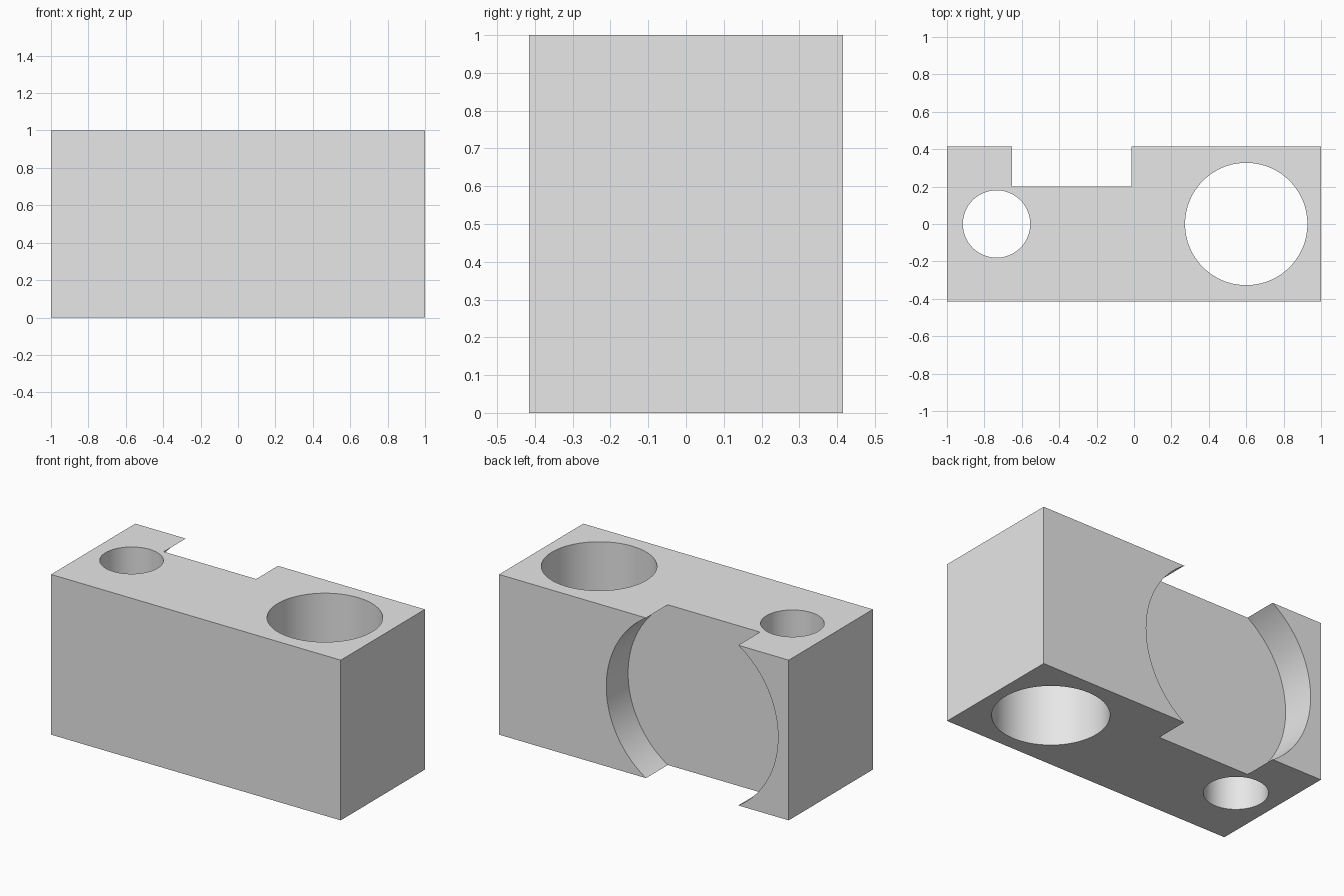
import bpy
import math

start_cube = bpy.data.objects.get("Cube")
if start_cube:
    bpy.data.objects.remove(start_cube, do_unlink=True)

WIDTH, DEPTH, HEIGHT = 2.0, 0.83, 1.0
BACK = DEPTH / 2

# Single plain grey
grey = bpy.data.materials.new("light_grey")
grey.use_nodes = True
colour = (0.8, 0.8, 0.8, 1.0)
grey.diffuse_color = colour
grey.node_tree.nodes["Principled BSDF"].inputs["Base Color"].default_value = colour

# Solid block
bpy.ops.mesh.primitive_cube_add(size=1, location=(0, 0, HEIGHT / 2))
block = bpy.context.object
block.name = "drilled_block"
block.scale = (WIDTH, DEPTH, HEIGHT)
bpy.ops.object.transform_apply(location=True, rotation=False, scale=True)
block.data.materials.append(grey)


def bore(name, radius, length, location, tilt=0.0):
    """Cut a round hole out of the block."""
    bpy.ops.mesh.primitive_cylinder_add(
        vertices=128, radius=radius, depth=length,
        location=location, rotation=(tilt, 0, 0))
    cutter = bpy.context.object
    cutter.name = name
    cutter.hide_render = True
    cutter.data.materials.append(grey)
    cut = block.modifiers.new(name, "BOOLEAN")
    cut.operation = "DIFFERENCE"
    cut.solver = "EXACT"
    cut.object = cutter
    bpy.ops.object.select_all(action="DESELECT")
    block.select_set(True)
    bpy.context.view_layer.objects.active = block
    bpy.ops.object.modifier_apply(modifier=cut.name)
    bpy.data.objects.remove(cutter, do_unlink=True)


# Upright through holes
bore("small_hole", 0.18, HEIGHT * 2, (-0.735, 0, HEIGHT / 2))
bore("large_hole", 0.327, HEIGHT * 2, (0.6, 0, HEIGHT / 2))

# Round recess in the back, wider than the block is tall
RECESS_FLOOR = 0.2
recess_length = 0.5
bore("back_recess", 0.593, recess_length,
     (-0.333, RECESS_FLOOR + recess_length / 2, HEIGHT / 2), math.pi / 2)

bpy.ops.object.shade_smooth_by_angle(angle=math.radians(30))
